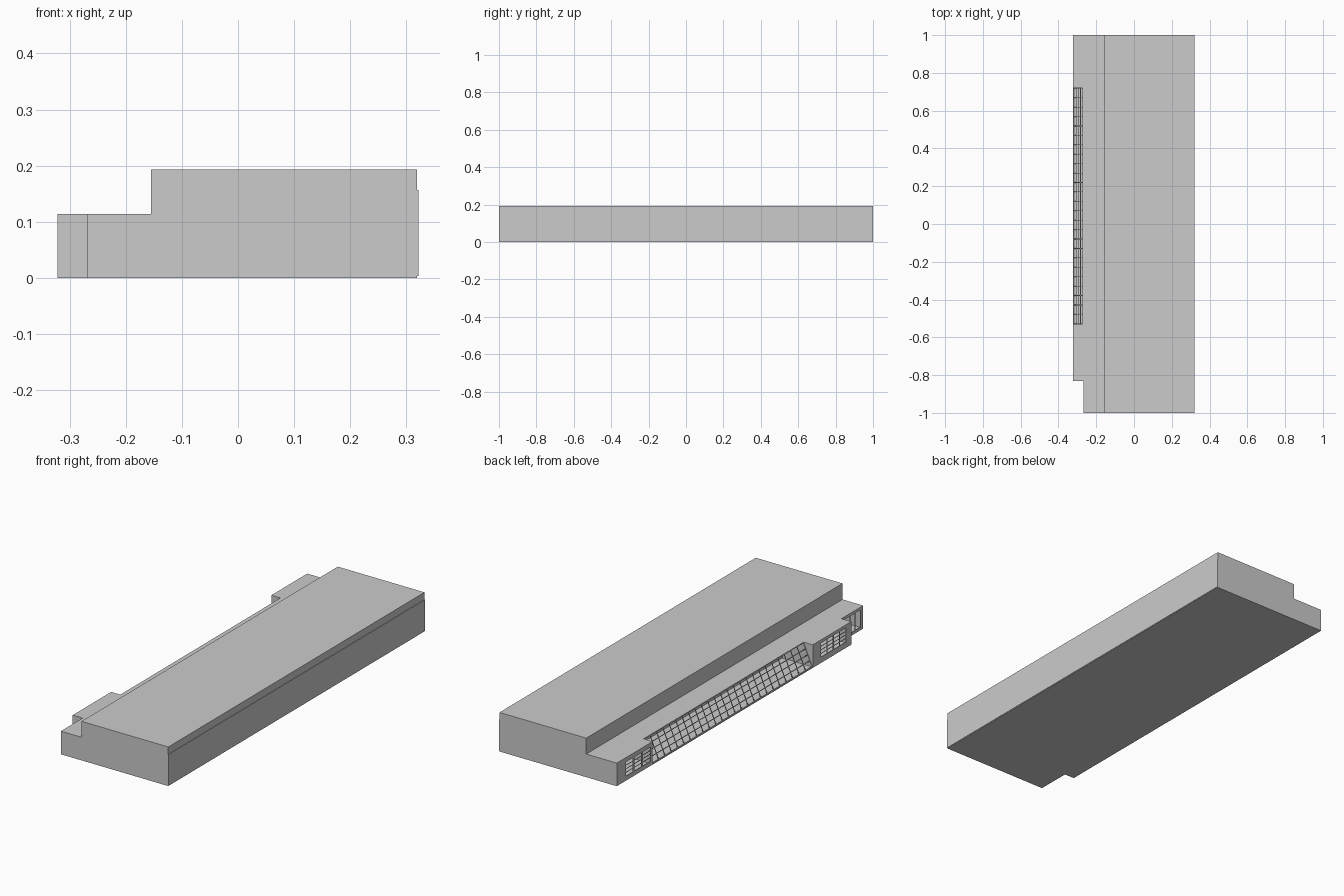
import bpy, bmesh
from mathutils import Vector

if "Cube" in bpy.data.objects:
    bpy.data.objects.remove(bpy.data.objects["Cube"])

T = 0.004            # shell thickness
XO, XI, XM = -0.322, -0.268, -0.155   # outer face, notch face, tall block face
H, HL = 0.193, 0.114                  # tall roof, low roof


def finish(name, bm):
    bmesh.ops.recalc_face_normals(bm, faces=bm.faces)
    me = bpy.data.meshes.new(name)
    bm.to_mesh(me)
    bm.free()
    ob = bpy.data.objects.new(name, me)
    bpy.context.collection.objects.link(ob)
    return ob


def add_prism(bm, pts, offset):
    f = bm.faces.new([bm.verts.new(p) for p in pts])
    ext = bmesh.ops.extrude_face_region(bm, geom=[f])["geom"]
    bmesh.ops.translate(bm, vec=offset, verts=[v for v in ext if isinstance(v, bmesh.types.BMVert)])
    bm.faces.ensure_lookup_table()
    if f not in bm.faces[:]:
        return
    

def add_box(bm, x0, x1, y0, y1, z0, z1):
    v = bmesh.ops.create_cube(bm, size=1)["verts"]
    for p in v:
        p.co = ((x0 + x1) / 2 + p.co.x * (x1 - x0),
                (y0 + y1) / 2 + p.co.y * (y1 - y0),
                (z0 + z1) / 2 + p.co.z * (z1 - z0))


def boxes(name, *specs):
    bm = bmesh.new()
    for s in specs:
        add_box(bm, *s)
    return finish(name, bm)


def slab(name, outline, z0, z1):
    bm = bmesh.new()
    lo = [bm.verts.new((x, y, z0)) for x, y in outline]
    hi = [bm.verts.new((x, y, z1)) for x, y in outline]
    bm.faces.new(lo)
    bm.faces.new(hi)
    n = len(outline)
    for i in range(n):
        j = (i + 1) % n
        bm.faces.new((lo[i], lo[j], hi[j], hi[i]))
    return finish(name, bm)


def window_wall(name, x, y0, y1, w0, w1, z0, z1, cols, rows, mull):
    # wall pieces around an opening, with glazing bars set in it
    a, b = x, x + T
    zt = HL - T
    s = [(a, b, y0, w0, T, zt), (a, b, w1, y1, T, zt),
         (a, b, w0, w1, T, z0), (a, b, w0, w1, z1, zt)]
    boxes(name, *s)
    r = 0.0015
    bars = []
    for i in range(1, cols):
        y = w0 + (w1 - w0) * i / cols
        bars.append((a + .001, b - .0005, y - mull, y + mull, z0, z1))
    for k in range(1, rows):
        z = z0 + (z1 - z0) * k / rows
        bars.append((a + .0015, b - .001, w0, w1, z - r, z + r))
    boxes(name.replace("wall", "glazing_bars"), *bars)


# tall main block, with a slightly proud lower cladding on the right side
boxes("main_hall", (XM, 0.319, -1, 1, 0, H))
boxes("right_cladding", (0.317, 0.3215, -1, 1, 0.003, 0.157))

# low annex: floor and roof with front notch and glazed recess
G0, G1, XG = -0.53, 0.72, -0.272
NY = -0.83
slab("annex_floor", [(XM, -1), (XI, -1), (XI, NY), (XO, NY), (XO, 1), (XM, 1)], 0, T)
slab("annex_roof", [(XM, -1), (XI, -1), (XI, NY), (XO, NY), (XO, G0), (XG, G0),
                    (XG, G1), (XO, G1), (XO, 1), (XM, 1)], HL - T, HL)

# end walls, notch return and room partitions
zt = HL - T
boxes("annex_end_walls",
      (XI, XM, -1, -1 + T, T, zt), (XO, XM, 1 - T, 1, T, zt),
      (XO, XI + T, NY, NY + T, T, zt))
boxes("partitions", (XO, XM, G0 - T, G0, T, zt), (XO, XM, G1, G1 + T, T, zt))

# walls with windows
window_wall("back_window_wall", XO, G1 + T, 1 - T, 0.735, 0.93, 0.022, 0.092, 3, 4, 0.006)
window_wall("middle_window_wall", XO, NY + T, G0 - T, -0.79, -0.595, 0.028, 0.098, 4, 4, 0.003)
window_wall("front_window_wall", XI, -1 + T, NY, -0.98, -0.86, 0.015, 0.1, 3, 1, 0.003)

# sloping glazing lattice
foot, head = Vector((XO + .002, 0, T)), Vector((XG, 0, HL - .001))
along = (head - foot).normalized()
inward = Vector((along.z, 0, -along.x))


def lattice_bar(bm, t0, t1, y0, y1, d):
    vs = bmesh.ops.create_cube(bm, size=1)["verts"]
    for v in vs:
        t = t1 if v.co.x > 0 else t0
        y = y1 if v.co.y > 0 else y0
        v.co = foot + along * t + inward * (d if v.co.z > 0 else 0) + Vector((0, y, 0))


bm = bmesh.new()
L = (head - foot).length
COLS, ROWS, R = 25, 4, 0.0017
for i in range(COLS + 1):
    y = G0 + R + (G1 - G0 - 2 * R) * i / COLS
    lattice_bar(bm, 0, L, y - R, y + R, 0.003)
for k in range(ROWS + 1):
    t = R + (L - 2 * R) * k / ROWS
    lattice_bar(bm, t - R, t + R, G0, G1, 0.0025)
finish("sloping_glazing_lattice", bm)
